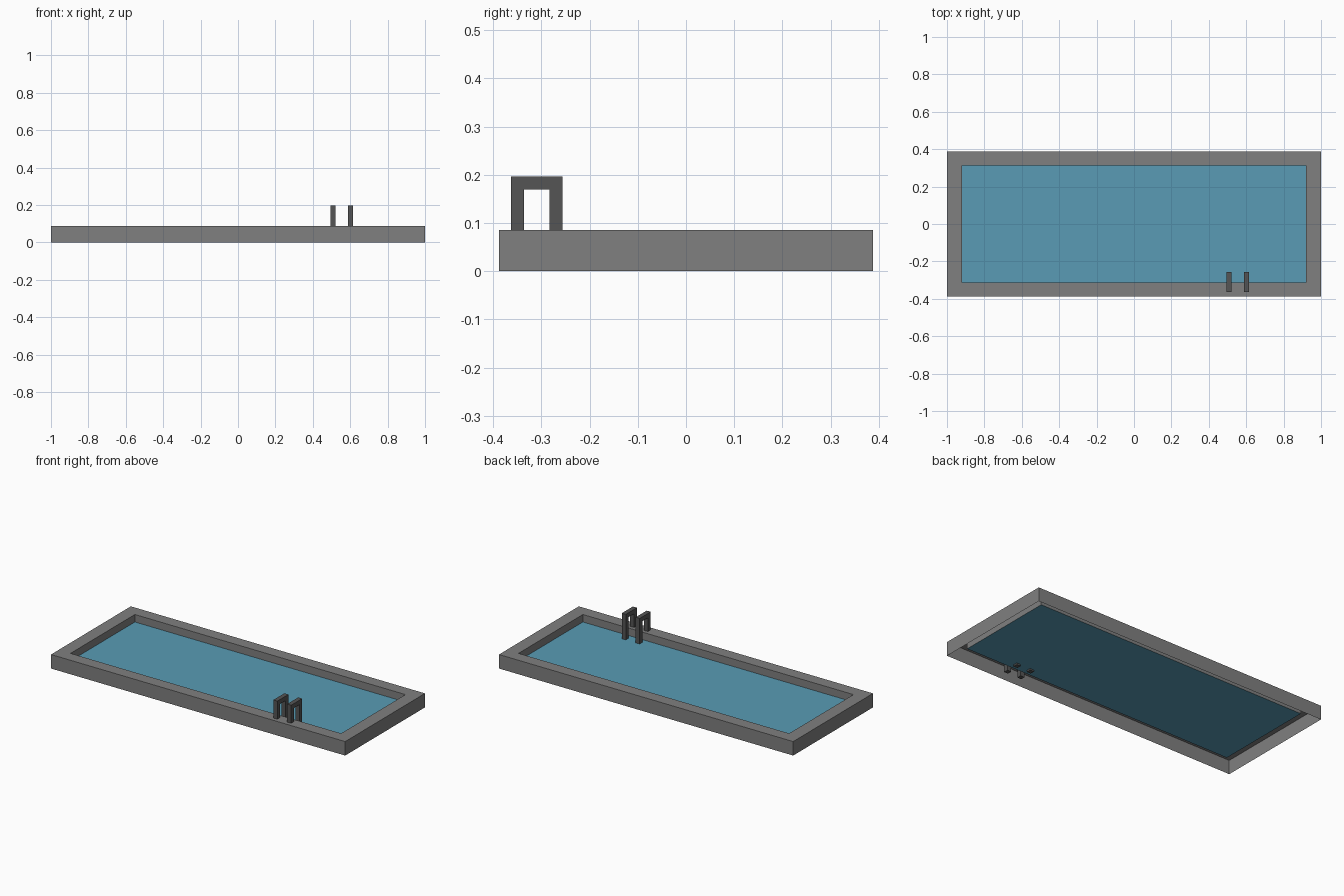
import bpy, bmesh

if "Cube" in bpy.data.objects:
    bpy.data.objects.remove(bpy.data.objects["Cube"])


def material(name, rgb):
    m = bpy.data.materials.new(name)
    m.diffuse_color = (*rgb, 1.0)
    m.use_nodes = True
    m.node_tree.nodes["Principled BSDF"].inputs["Base Color"].default_value = m.diffuse_color
    return m


STONE = material("grey stone", (0.215, 0.215, 0.215))
WATER = material("pool blue", (0.10, 0.33, 0.46))
METAL = material("dark grey", (0.09, 0.09, 0.09))


def make_object(name, bm, mat):
    me = bpy.data.meshes.new(name)
    bm.to_mesh(me)
    bm.free()
    me.materials.append(mat)
    ob = bpy.data.objects.new(name, me)
    bpy.context.collection.objects.link(ob)
    return ob


def rectangle(bm, hx, hy, z):
    return [bm.verts.new((sx * hx, sy * hy, z))
            for sx, sy in ((-1, -1), (1, -1), (1, 1), (-1, 1))]


RIM_TOP, WATER_Z = 0.086, 0.04
IN_X, IN_Y = 0.92, 0.3125

# Pool rim: outer wall, flat coping and inner wall, open underneath
bm = bmesh.new()
loops = [rectangle(bm, 1.0, 0.3875, 0.0),
         rectangle(bm, 1.0, 0.3875, RIM_TOP),
         rectangle(bm, IN_X, IN_Y, RIM_TOP),
         rectangle(bm, IN_X, IN_Y, WATER_Z)]
for a, b in zip(loops, loops[1:]):
    for i in range(4):
        j = (i + 1) % 4
        bm.faces.new((a[i], a[j], b[j], b[i]))
make_object("pool_rim", bm, STONE)

# Water surface
bm = bmesh.new()
bm.faces.new(rectangle(bm, IN_X, IN_Y, WATER_Z))
make_object("water", bm, WATER)


# Ladder handrails: square arches straddling the front edge
def handrail(name, x, width=0.027):
    y0, y1, t, bottom, top = -0.363, -0.256, 0.027, 0.03, 0.197
    profile = [(y0, bottom), (y0 + t, bottom), (y0 + t, top - t),
               (y1 - t, top - t), (y1 - t, bottom), (y1, bottom),
               (y1, top), (y0, top)]
    bm = bmesh.new()
    face = bm.faces.new([bm.verts.new((x - width / 2, y, z)) for y, z in profile])
    ext = bmesh.ops.extrude_face_region(bm, geom=[face], use_keep_orig=True)
    moved = [g for g in ext["geom"] if isinstance(g, bmesh.types.BMVert)]
    bmesh.ops.translate(bm, verts=moved, vec=(width, 0, 0))
    bmesh.ops.recalc_face_normals(bm, faces=bm.faces)
    make_object(name, bm, METAL)


handrail("left_handrail", 0.508)
handrail("right_handrail", 0.602)
